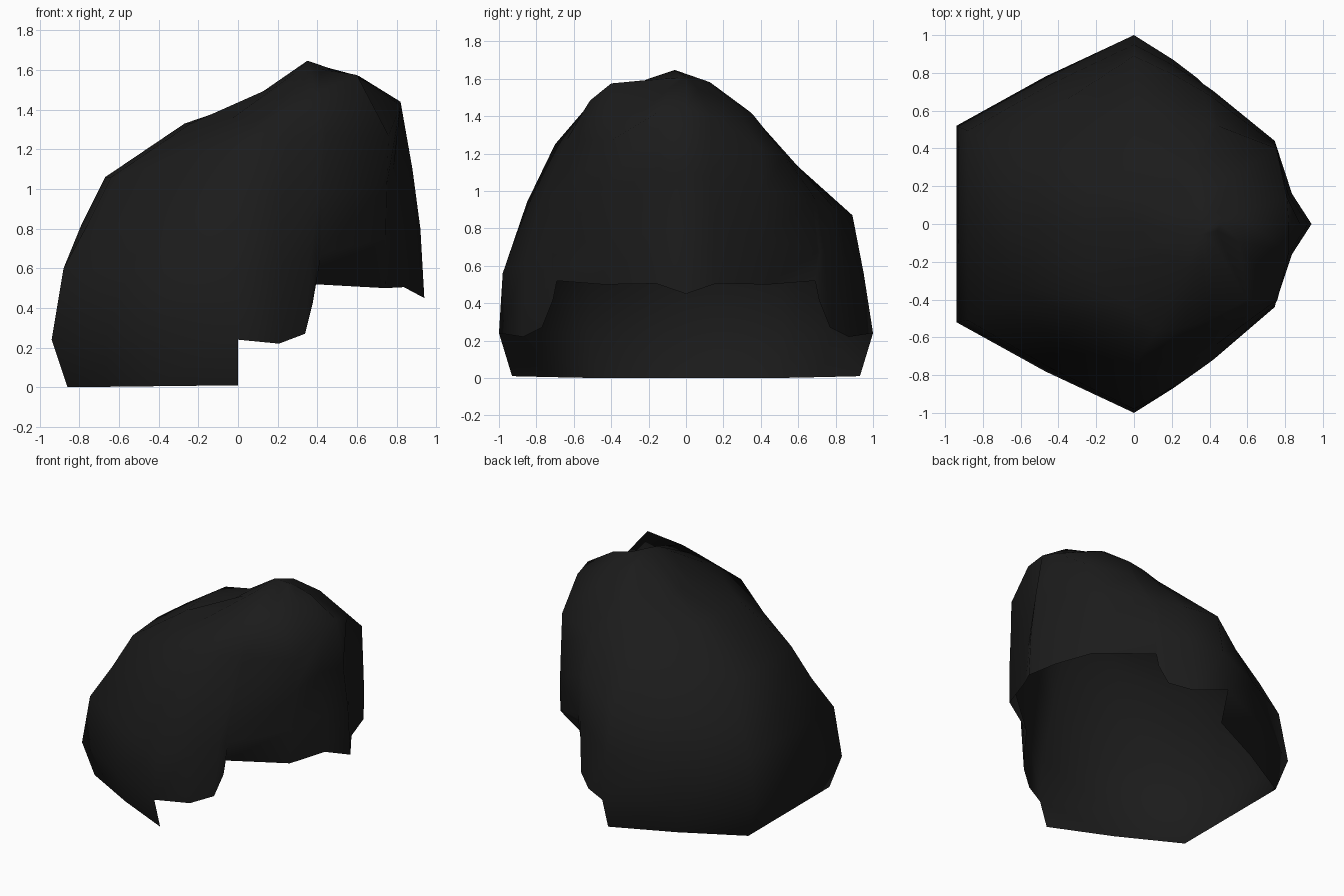
import bpy, bmesh
from mathutils import Vector

if "Cube" in bpy.data.objects:
    bpy.data.objects.remove(bpy.data.objects["Cube"])

# half outline of a hexagonal ring, from the front tip (+x) to the back
HALF = [(1, 0), (.89, .16), (.79, .44), (.405, .69), (.40, .71), (.36, .77), (.22, .87),
        (0, 1), (-.5, .78), (-1, .52), (-1, 0)]
# stepped lower edge of the fringe, one height per front column
FRINGE = [.45, .505, .50, .52, .42, .27, .22, .24]

# rings: front x, back x, side x, -y reach, +y reach, then z at front, back, -y, +y
RINGS = [
    (.90, -.86, 0, .93, .93, 0, 0, .01, .01),
    (.94, -.94, 0, 1.0, 1.0, .24, .24, .24, .24),
    (.92, -.88, 0, .98, .95, .80, .60, .56, .56),
    (.88, -.79, 0, .85, .89, 1.10, .82, .94, .87),
    (.82, -.67, .03, .70, .60, 1.44, 1.06, 1.25, 1.13),
    (.61, -.27, .12, .57, .40, 1.57, 1.33, 1.36, 1.32),
    (.46, .05, .28, .22, .14, 1.61, 1.44, 1.58, 1.54),
]
APEX = (.35, -.06, 1.647)

# corner points that square off the front: (ring, column, side) -> point
LOCKS = {
    (2, 2, -1): (.745, -.44, .75), (2, 2, 1): (.745, .44, .75),
    (3, 2, -1): (.75, -.42, 1.02), (3, 2, 1): (.75, .42, 1.0),
    (4, 2, -1): (.76, -.40, 1.27), (4, 2, 1): (.755, .40, 1.22),
    (4, 1, -1): (.82, -.15, 1.42), (4, 1, 1): (.81, .14, 1.40),
    (5, 2, -1): (.60, -.40, 1.575), (5, 2, 1): (.51, .25, 1.48),
}
# cheek columns run evenly from the side to the front corner
CHEEK = {3: .54, 4: .52, 5: .47, 6: .27}

# full loop of columns, mirrored across y; each keeps its half index and side
columns = [(i, 1) for i in range(len(HALF))]
columns += [(i, -1) for i in reversed(range(1, len(HALF) - 1))]


def ring_point(level, i, side):
    if (level, i, side) in LOCKS:
        return Vector(LOCKS[level, i, side])
    if level >= 2 and i in CHEEK:
        t = CHEEK[i]
        p = ring_point(level, 7, side).lerp(ring_point(level, 2, side), t)
        bulge = .12 * t * (1 - t)
        return p + Vector((bulge * .6, bulge * side, bulge * .4))
    ux, uy = HALF[i]
    xf, xb, sx, yn, yp, zf, zb, zn, zp = RINGS[level]
    x = sx + ux * ((xf - sx) if ux > 0 else (sx - xb))
    y = uy * side * (yp if side > 0 else yn)
    z_side = zp if side > 0 else zn
    z = z_side + abs(ux) * ((zf if ux > 0 else zb) - z_side)
    if level == 1 and i < len(FRINGE):
        z = FRINGE[i]
    if 3 <= level <= 5 and i in (8, 9):      # softer back corners
        x, y = x + .03, y * .94
    return Vector((x, y, z))


# hair shell, open underneath and at the face
bm = bmesh.new()
grid = [[None if level == 0 and HALF[i][0] > 0 else bm.verts.new(ring_point(level, i, side))
         for i, side in columns] for level in range(len(RINGS))]
n = len(columns)
for low, high in zip(grid, grid[1:]):
    for a in range(n):
        b = (a + 1) % n
        if low[a] and low[b]:
            bm.faces.new((low[a], low[b], high[b], high[a]))
# crown fan
top = bm.verts.new(APEX)
for a in range(n):
    bm.faces.new((grid[-1][a], grid[-1][(a + 1) % n], top))

mesh = bpy.data.meshes.new("hair_shell")
for f in bm.faces:
    f.smooth = True
bm.to_mesh(mesh)
bm.free()
hair = bpy.data.objects.new("hair_shell", mesh)
bpy.context.collection.objects.link(hair)

black = bpy.data.materials.new("soft black")
black.diffuse_color = (.011, .011, .011, 1)
black.use_nodes = True
black.node_tree.nodes["Principled BSDF"].inputs["Base Color"].default_value = black.diffuse_color
mesh.materials.append(black)
